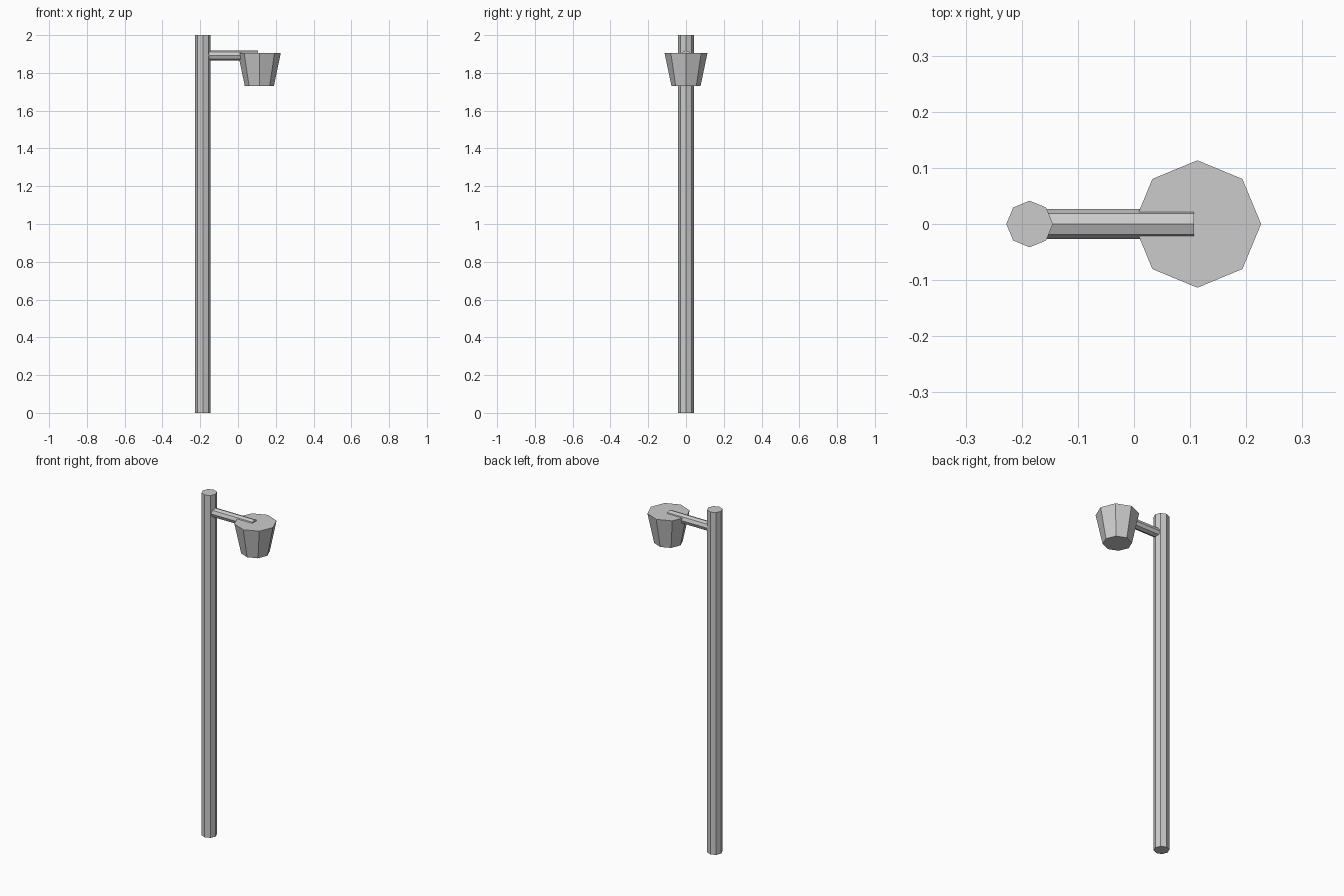
import bpy
import math

if "Cube" in bpy.data.objects:
    bpy.data.objects.remove(bpy.data.objects["Cube"])

SIDES = 8
POLE_X, LAMP_X = -0.186, 0.113
ARM_START, ARM_END = -0.186, 0.107


def tapered(name, r_bottom, r_top, length, location, rotation=(0, 0, 0)):
    """Flat-shaded octagonal prism or frustum with a vertex on local +X."""
    bpy.ops.mesh.primitive_cone_add(vertices=SIDES, radius1=r_bottom, radius2=r_top,
                                    depth=length, location=location, rotation=rotation)
    obj = bpy.context.object
    obj.name = name
    return obj


# Upright pole
tapered("pole", 0.0415, 0.0415, 2.0, (POLE_X, 0, 1.0))

# Horizontal arm, let into the pole and the top of the lampshade
tapered("arm", 0.0265, 0.0265, ARM_END - ARM_START,
        ((ARM_START + ARM_END) / 2, 0, 1.892), (0, math.pi / 2, 0))

# Lamp head, narrowing towards the bottom
tapered("lamp_head", 0.077, 0.1135, 0.175, (LAMP_X, 0, 1.8175))
